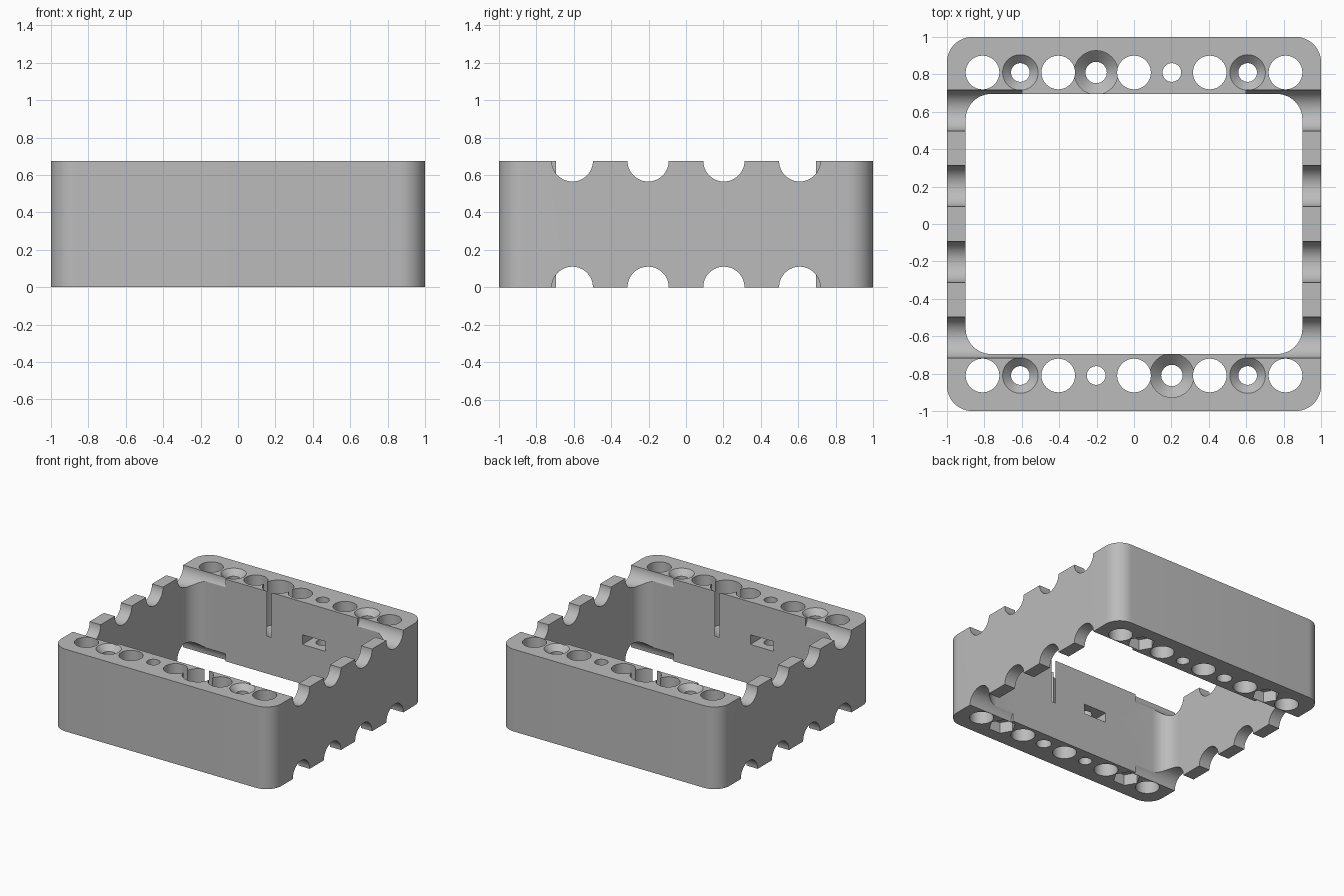
import bpy, bmesh, math
from mathutils import Matrix, Vector

cube = bpy.data.objects.get("Cube")
if cube:
    bpy.data.objects.remove(cube, do_unlink=True)

HEIGHT = 0.675
PITCH = 0.2025          # spacing of the hole grid
ROW_Y = 4 * PITCH       # centre line of the drilled bars
INNER_Y = 0.695         # inside face of the bars
SEGMENTS = 48

grey = bpy.data.materials.new("grey plastic")
grey.use_nodes = True
colour = (0.5, 0.5, 0.5, 1)
grey.diffuse_color = colour
grey.node_tree.nodes["Principled BSDF"].inputs["Base Color"].default_value = colour


def add_object(name, bm):
    bmesh.ops.recalc_face_normals(bm, faces=bm.faces)
    mesh = bpy.data.meshes.new(name)
    bm.to_mesh(mesh)
    bm.free()
    mesh.materials.append(grey)
    obj = bpy.data.objects.new(name, mesh)
    bpy.context.collection.objects.link(obj)
    return obj


def prism(name, outline, z0, z1):
    bm = bmesh.new()
    low = [bm.verts.new((x, y, z0)) for x, y in outline]
    high = [bm.verts.new((x, y, z1)) for x, y in outline]
    bm.faces.new(low)
    bm.faces.new(high)
    for i in range(len(low)):
        j = (i + 1) % len(low)
        bm.faces.new((low[i], low[j], high[j], high[i]))
    return add_object(name, bm)


def rounded_rect(hx, hy, r, steps=12):
    points = []
    for quarter, (sx, sy) in enumerate(((1, 1), (-1, 1), (-1, -1), (1, -1))):
        for i in range(steps + 1):
            a = math.pi / 2 * (quarter + i / steps)
            points.append((sx * (hx - r) + r * math.cos(a), sy * (hy - r) + r * math.sin(a)))
    return points


def hexagon(x, y, r, turn=0):
    return [(x + r * math.cos(turn + i * math.pi / 3), y + r * math.sin(turn + i * math.pi / 3))
            for i in range(6)]


def lathe(name, x, y, profile):
    """Stacked rings of (radius, z), closed at both ends."""
    bm = bmesh.new()
    rings = []
    for r, z in profile:
        rings.append([bm.verts.new((x + r * math.cos(2 * math.pi * i / SEGMENTS),
                                    y + r * math.sin(2 * math.pi * i / SEGMENTS), z))
                      for i in range(SEGMENTS)])
    for a, b in zip(rings, rings[1:]):
        for i in range(SEGMENTS):
            j = (i + 1) % SEGMENTS
            bm.faces.new((a[i], a[j], b[j], b[i]))
    bm.faces.new(rings[0])
    bm.faces.new(rings[-1])
    return add_object(name, bm)


# Frame with a rounded opening
frame = prism("frame", rounded_rect(1, 1, 0.135), 0, HEIGHT)
cutters = [prism("opening", rounded_rect(0.9, INNER_Y, 0.135), -0.1, HEIGHT + 0.1)]

LOW, TOP = -0.1, HEIGHT + 0.1
for s in (1, -1):
    y = -s * ROW_Y
    # Plain round holes
    for k in (-4, -2, 0, 2, 4):
        cutters.append(lathe("round_hole", k * PITCH, y, [(0.09, LOW), (0.09, TOP)]))
    # Countersunk screw holes with hexagonal nut pockets below
    for k in (-3, 3):
        cutters.append(lathe("countersunk_hole", k * PITCH, y,
                             [(0.05, LOW), (0.05, HEIGHT - 0.045), (0.095, HEIGHT), (0.095, TOP)]))
        cutters.append(prism("nut_pocket", hexagon(k * PITCH, y, 0.102), LOW, 0.09))
    # Deep bolt-head well that breaks through the inside face as a slit
    cutters.append(lathe("bolt_well", s * PITCH, y,
                         [(0.057, LOW), (0.057, 0.25), (0.117, 0.31), (0.117, TOP)]))
    # Small bolt hole with a nut slot opening inwards
    x = -s * PITCH
    cutters.append(lathe("bolt_hole", x, y, [(0.05, LOW), (0.05, TOP)]))
    slot = hexagon(x, y, 0.12, math.pi / 6)
    half = 0.12 * math.cos(math.pi / 6)
    inside = -s * (INNER_Y - 0.05)
    hex_far = [p for p in slot if (p[1] - y) * s < 0.01]
    hex_far.sort(key=lambda p: p[0])
    cutters.append(prism("nut_slot", hex_far + [(x + half, inside), (x - half, inside)],
                         0.325, 0.405))
    # Half-round notches along the top and bottom of the side walls
    for k in (-3, -1, 1, 3):
        for z in (0, HEIGHT):
            notch = lathe("notch", 0, 0, [(0.11, 0.6), (0.11, 1.1)])
            notch.data.transform(Matrix.Translation(Vector((0, k * PITCH, z)))
                                 @ Matrix.Rotation(s * math.pi / 2, 4, "Y"))
            cutters.append(notch)

# Cut everything out of the frame, then discard the cutters
for cutter in cutters:
    cutter.hide_render = True
    mod = frame.modifiers.new(cutter.name, "BOOLEAN")
    mod.operation = "DIFFERENCE"
    mod.solver = "EXACT"
    mod.object = cutter
bpy.context.view_layer.update()
evaluated = frame.evaluated_get(bpy.context.evaluated_depsgraph_get())
result = bpy.data.meshes.new_from_object(evaluated)
frame.modifiers.clear()
frame.data = result
result.materials.clear()
result.materials.append(grey)
for face in result.polygons:
    face.material_index = 0
for cutter in cutters:
    bpy.data.objects.remove(cutter, do_unlink=True)

for obj in bpy.context.selected_objects:
    obj.select_set(False)
bpy.context.view_layer.objects.active = frame
frame.select_set(True)
bpy.ops.object.shade_smooth_by_angle(angle=math.radians(30))
